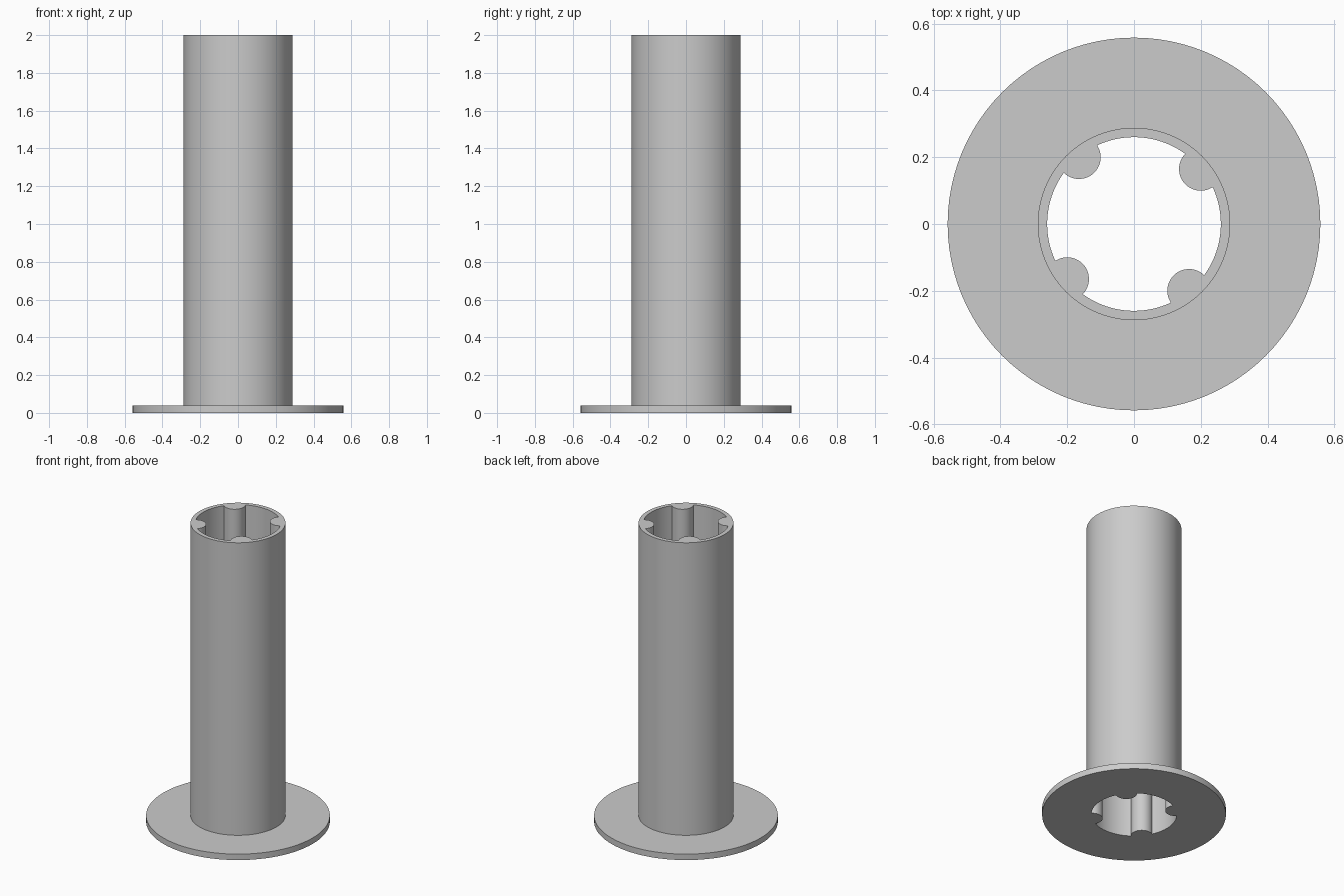
import bpy, bmesh
from math import sin, cos, acos, pi, radians, atan2

if "Cube" in bpy.data.objects:
    bpy.data.objects.remove(bpy.data.objects["Cube"])

HEIGHT, FLANGE_TOP = 2.0, 0.04
FLANGE_R, TUBE_R, BORE_R = 0.558, 0.288, 0.26
RIB_R, RIB_DIST, RIB_ANGLE = 0.065, 0.259, radians(39.5)
SEGMENTS = 96


def circle(radius):
    return [(radius * cos(2 * pi * i / SEGMENTS), radius * sin(2 * pi * i / SEGMENTS))
            for i in range(SEGMENTS)]


def bore_outline(wall_steps=18, rib_steps=24):
    """Round bore with four half-round ribs standing in from the wall."""
    half = acos((BORE_R**2 + RIB_DIST**2 - RIB_R**2) / (2 * BORE_R * RIB_DIST))
    # Angle about the rib centre at which the rib meets the wall
    meet = atan2(BORE_R * sin(half), BORE_R * cos(half) - RIB_DIST)
    points = []
    for k in range(4):
        a = RIB_ANGLE + k * pi / 2
        cx, cy = RIB_DIST * cos(a), RIB_DIST * sin(a)
        for i in range(rib_steps + 1):
            t = a - meet - (2 * pi - 2 * meet) * i / rib_steps
            points.append((cx + RIB_R * cos(t), cy + RIB_R * sin(t)))
        for i in range(1, wall_steps):
            t = a + half + (pi / 2 - 2 * half) * i / wall_steps
            points.append((BORE_R * cos(t), BORE_R * sin(t)))
    return points


bm = bmesh.new()


def ring(points, z):
    verts = [bm.verts.new((x, y, z)) for x, y in points]
    edges = [bm.edges.new((v, verts[i - 1])) for i, v in enumerate(verts)]
    return verts, edges


def wall(low, high):
    for i in range(len(low[0])):
        bm.faces.new((low[0][i - 1], low[0][i], high[0][i], high[0][i - 1]))


def cap(outer, inner):
    bmesh.ops.triangle_fill(bm, edges=outer[1] + inner[1], use_beauty=True)


flange_low, flange_high = ring(circle(FLANGE_R), 0), ring(circle(FLANGE_R), FLANGE_TOP)
tube_low, tube_high = ring(circle(TUBE_R), FLANGE_TOP), ring(circle(TUBE_R), HEIGHT)
bore_low, bore_high = ring(bore_outline(), 0), ring(bore_outline(), HEIGHT)

# Flange underside, flange top and tube rim
cap(flange_low, bore_low)
cap(flange_high, tube_low)
cap(tube_high, bore_high)
# Flange edge, tube outside and ribbed bore
wall(flange_low, flange_high)
wall(tube_low, tube_high)
wall(bore_low, bore_high)
bmesh.ops.recalc_face_normals(bm, faces=bm.faces)

mesh = bpy.data.meshes.new("flanged_tube")
bm.to_mesh(mesh)
bm.free()
tube = bpy.data.objects.new("flanged_tube", mesh)
bpy.context.collection.objects.link(tube)

# Plain grey
grey = bpy.data.materials.new("light_grey")
grey.use_nodes = True
grey.diffuse_color = (0.6, 0.6, 0.6, 1)
shader = next(n for n in grey.node_tree.nodes if n.type == "BSDF_PRINCIPLED")
shader.inputs["Base Color"].default_value = (0.6, 0.6, 0.6, 1)
mesh.materials.append(grey)

bpy.ops.object.select_all(action="DESELECT")
tube.select_set(True)
bpy.context.view_layer.objects.active = tube
bpy.ops.object.shade_smooth_by_angle(angle=radians(30))
